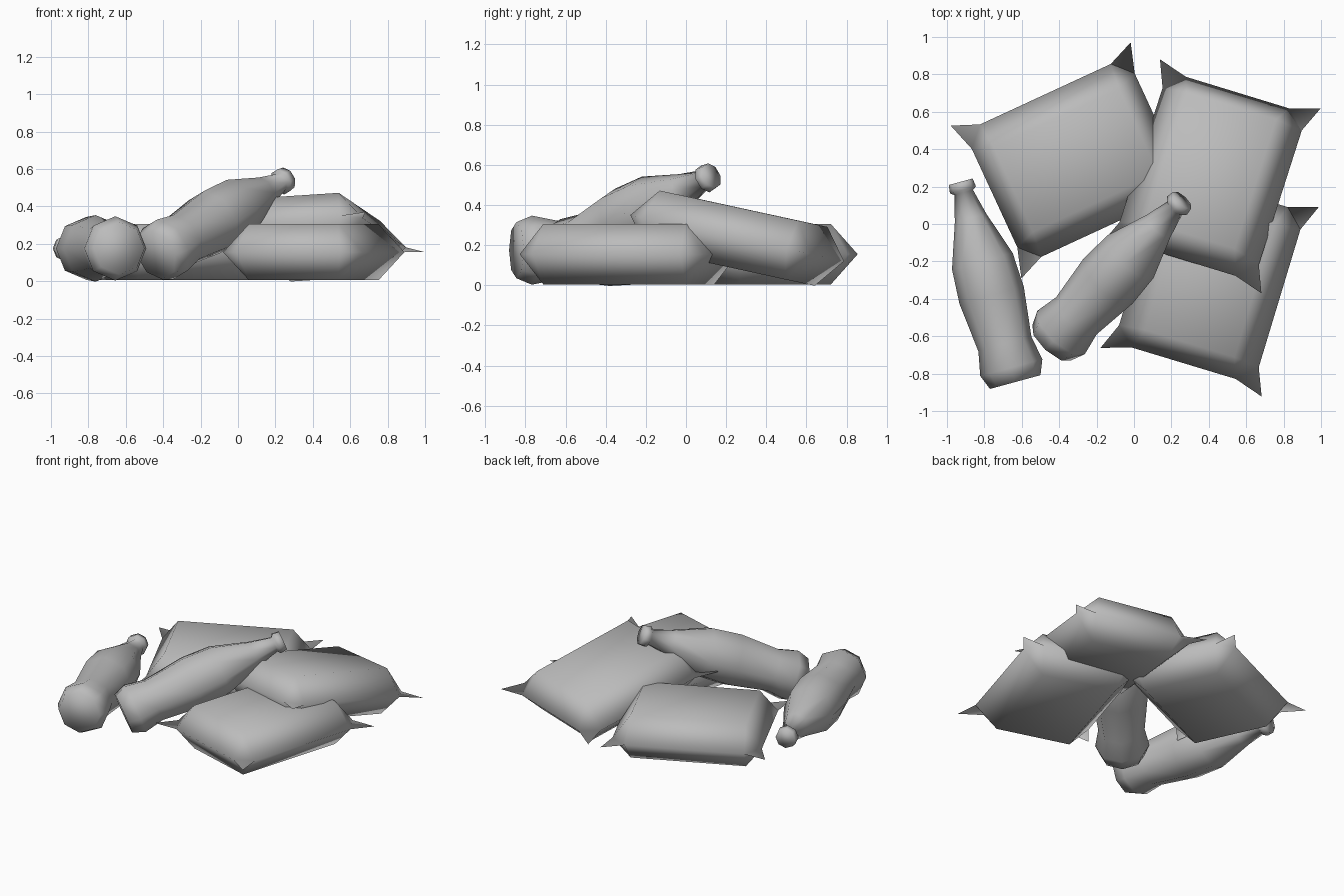
import bpy, bmesh, math
from mathutils import Vector, Matrix

cube = bpy.data.objects.get("Cube")
if cube:
    bpy.data.objects.remove(cube, do_unlink=True)

grey = bpy.data.materials.new("plain_grey")
grey.use_nodes = True
colour = (0.5, 0.5, 0.5, 1)
grey.diffuse_color = colour
grey.node_tree.nodes["Principled BSDF"].inputs["Base Color"].default_value = colour


def finish(name, bm, matrix):
    """Turn a bmesh into a smooth grey object placed by matrix."""
    bmesh.ops.recalc_face_normals(bm, faces=bm.faces)
    bm.transform(matrix)
    mesh = bpy.data.meshes.new(name)
    bm.to_mesh(mesh)
    bm.free()
    mesh.materials.append(grey)
    for face in mesh.polygons:
        face.use_smooth = True
    obj = bpy.data.objects.new(name, mesh)
    bpy.context.collection.objects.link(obj)


def frame(centre, x_dir, y_dir):
    """Matrix whose axes follow x_dir and, as nearly as possible, y_dir."""
    x = Vector(x_dir).normalized()
    z = x.cross(Vector(y_dir)).normalized()
    y = z.cross(x)
    m = Matrix((x, y, z)).transposed().to_4x4()
    m.translation = centre
    return m


def pillow(name, centre, width_dir, length_dir):
    """Padded cushion: a four by four grid on each side with pointed corners."""
    bm = bmesh.new()
    seam = {}

    def vertex(i, j, side):
        sx, sy = (-1 if i < 2 else 1), (-1 if j < 2 else 1)
        end_x, end_y = i in (0, 3), j in (0, 3)
        if not (end_x or end_y):
            return bm.verts.new((0.25 * sx, 0.37 * sy, 0.15 * side))
        if (i, j) not in seam:
            if end_x and end_y:
                pos = (0.45 * sx, 0.53 * sy, 0)
            elif end_x:
                pos = (0.39 * sx, 0.385 * sy, 0)
            else:
                pos = (0.29 * sx, 0.48 * sy, 0)
            seam[i, j] = bm.verts.new(pos)
        return seam[i, j]

    for side in (-1, 1):
        grid = [[vertex(i, j, side) for j in range(4)] for i in range(4)]
        for i in range(3):
            for j in range(3):
                bm.faces.new((grid[i][j], grid[i + 1][j],
                              grid[i + 1][j + 1], grid[i][j + 1]))
    finish(name, bm, frame(centre, width_dir, length_dir))


def bottle(name, base, tip):
    """Lathed eight-sided bottle lying along the line from base to tip."""
    profile = [(0, 0.14), (0.08, 0.172), (0.21, 0.147), (0.48, 0.178),
               (0.67, 0.168), (0.91, 0.087), (1.05, 0.052), (1.065, 0.072),
               (1.11, 0.066)]
    sides = 8
    bm = bmesh.new()
    rings = []
    for along, radius in profile:
        ring = []
        for k in range(sides):
            a = math.tau * k / sides
            ring.append(bm.verts.new((along, radius * math.cos(a), radius * math.sin(a))))
        rings.append(ring)
    for low, high in zip(rings, rings[1:]):
        for k in range(sides):
            n = (k + 1) % sides
            bm.faces.new((low[k], low[n], high[n], high[k]))
    bm.faces.new(rings[0])
    bm.faces.new(rings[-1])
    axis = Vector(tip) - Vector(base)
    finish(name, bm, frame(base, axis, Vector((0, 0, 1)).cross(axis)))


# Two cushions on the ground and one leaning across them
pillow("back_right_pillow", (-0.31, 0.34, 0.155), (0.37, -0.8, 0), (0.99, 0.38, 0))
pillow("front_left_pillow", (0.405, -0.285, 0.155), (0.86, -0.26, 0), (0.31, 1.01, 0))
pillow("leaning_pillow", (0.41, 0.255, 0.235), (0.85, -0.26, 0.055), (0.31, 0.99, -0.215))

# One bottle on the ground and one propped on the cushions
bottle("lying_bottle", (-0.635, -0.845, 0.175), (-0.927, 0.228, 0.175))
bottle("propped_bottle", (-0.44, -0.635, 0.14), (0.255, 0.125, 0.545))
